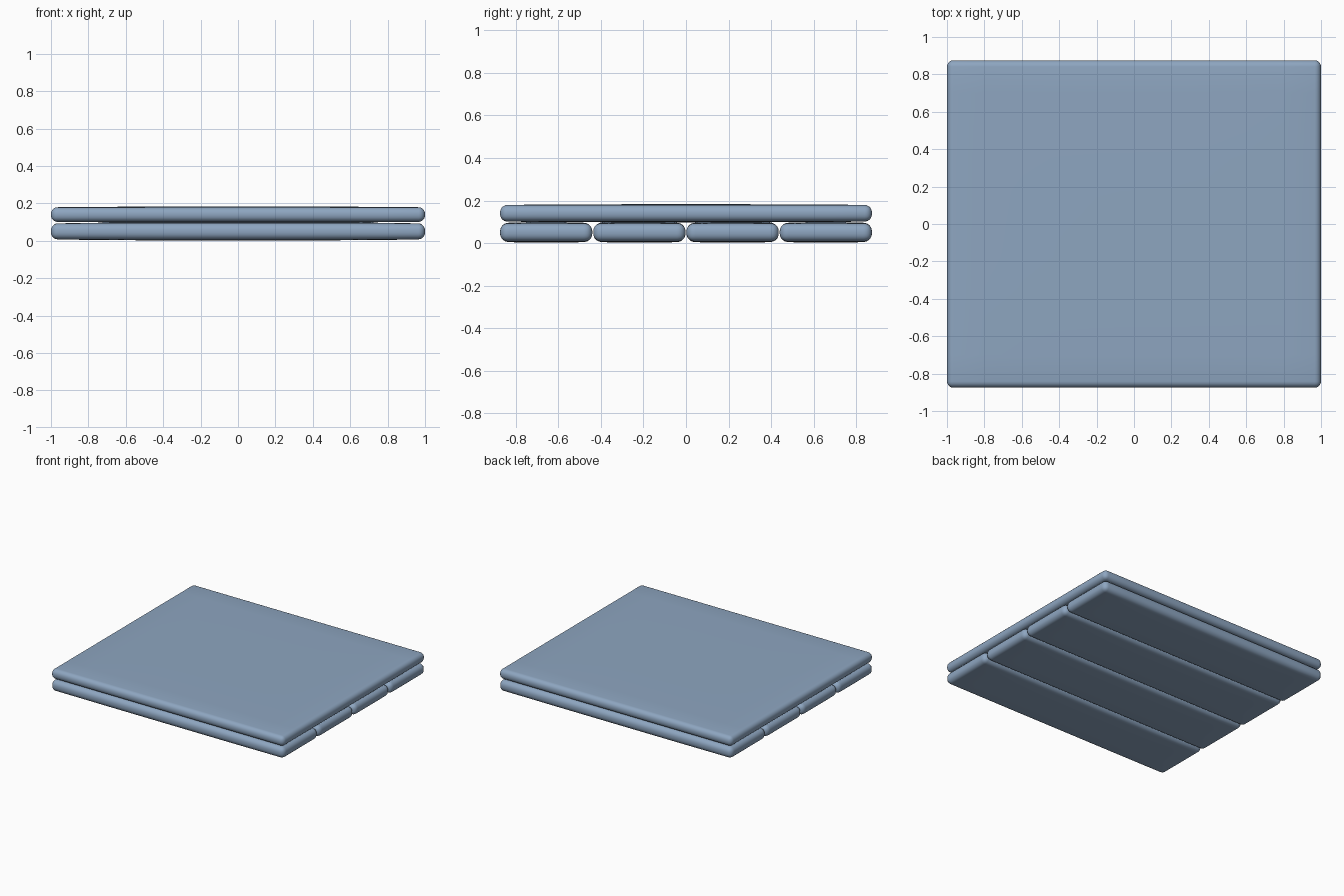
import bpy, bmesh
from mathutils import Vector

if "Cube" in bpy.data.objects:
    bpy.data.objects.remove(bpy.data.objects["Cube"])

mat = bpy.data.materials.new("slate_blue")
mat.diffuse_color = (0.27, 0.38, 0.53, 1)
mat.use_nodes = True
mat.node_tree.nodes["Principled BSDF"].inputs["Base Color"].default_value = mat.diffuse_color


def cushion(name, size, centre, radius=0.035, puff=0.004):
    """Rounded slab whose broad faces swell slightly towards the middle."""
    bm = bmesh.new()
    bmesh.ops.create_cube(bm, size=1)
    half = Vector(size) / 2
    for v in bm.verts:
        v.co = Vector(a * b for a, b in zip(v.co, size))
    bmesh.ops.bevel(bm, geom=bm.edges[:], offset=radius, segments=5,
                    profile=0.5, affect='EDGES')
    # Even cuts let the broad faces swell
    for axis in (0, 1):
        n = Vector((axis == 0, axis == 1, 0))
        for i in range(-4, 5):
            bmesh.ops.bisect_plane(bm, geom=bm.verts[:] + bm.edges[:] + bm.faces[:],
                                   plane_co=n * (half[axis] * i * 0.2), plane_no=n)
    for v in bm.verts:
        u, w = v.co.x / half.x, v.co.y / half.y
        swell = (1 - u ** 4) * (1 - w ** 4)
        v.co.z += puff * swell * v.co.z / half.z
    mesh = bpy.data.meshes.new(name)
    bm.to_mesh(mesh)
    bm.free()
    mesh.materials.append(mat)
    ob = bpy.data.objects.new(name, mesh)
    ob.location = centre
    bpy.context.collection.objects.link(ob)
    for p in mesh.polygons:
        p.use_smooth = True
    return ob


# Four lower slabs side by side
for i in range(4):
    cushion(f"lower_slab_{i + 1}", (2, 0.434, 0.084), (0, (i - 1.5) * 0.4385, 0.05),
            radius=0.036, puff=0.006)

# One large slab on top
cushion("top_slab", (2, 1.75, 0.077), (0, 0, 0.14), radius=0.034)
